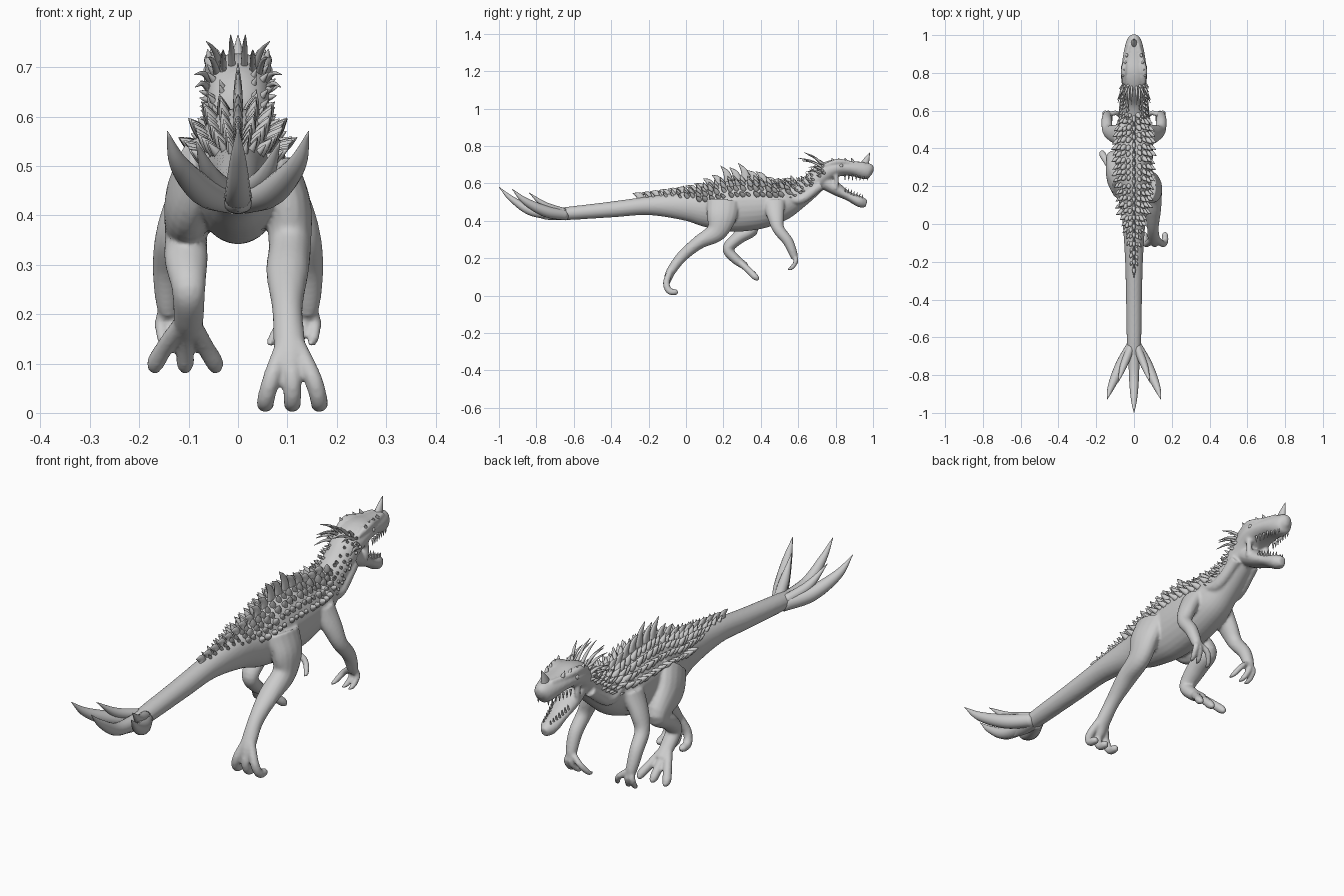
import bpy, bmesh, math, random
from mathutils import Vector

random.seed(4)
old = bpy.data.objects.get("Cube")
if old:
    bpy.data.objects.remove(old)

grey = bpy.data.materials.new("clay grey")
grey.use_nodes = True
grey.diffuse_color = (0.6, 0.6, 0.6, 1)
grey.node_tree.nodes["Principled BSDF"].inputs["Base Color"].default_value = grey.diffuse_color


def spline(points, steps):
    """Smooth interpolation of positions and radii through the points."""
    rows = [Vector(p if len(p) == 5 else (*p, p[-1])) for p in points]
    rows = [rows[0] * 2 - rows[1]] + rows + [rows[-1] * 2 - rows[-2]]
    out = []
    for a, b, c, d in zip(rows, rows[1:], rows[2:], rows[3:]):
        for k in range(steps):
            t = k / steps
            out.append(b + (c - a) * (t / 2) + (a * 2 - b * 5 + c * 4 - d) * (t * t / 2)
                       + (b * 3 - a - c * 3 + d) * (t ** 3 / 2))
    return out + [rows[-2]]


def tube(bm, points, sides=16, steps=6):
    """Closed tapering tube; each point is x, y, z, side radius, depth radius."""
    rows = spline(points, steps)
    rings = []
    for i, row in enumerate(rows):
        ahead, behind = rows[min(i + 1, len(rows) - 1)], rows[max(i - 1, 0)]
        along = Vector((ahead - behind)[:3]).normalized()
        side = Vector((1, 0, 0))
        side = (side - along * side.dot(along)).normalized()
        depth = along.cross(side)
        ring = []
        for k in range(sides):
            a = math.tau * k / sides
            ring.append(bm.verts.new(Vector(row[:3])
                                     + side * (math.cos(a) * max(row[3], 0.001))
                                     + depth * (math.sin(a) * max(row[4], 0.001))))
        rings.append(ring)
    for lower, upper in zip(rings, rings[1:]):
        for k in range(sides):
            j = (k + 1) % sides
            bm.faces.new((lower[k], lower[j], upper[j], upper[k]))
    bm.faces.new(rings[0][::-1])
    bm.faces.new(rings[-1])


def spike(bm, base, tip, radius, bend=0.0, sides=7):
    """Pointed horn from base to tip, bowed upward by bend."""
    base, tip = Vector(base), Vector(tip)
    middle = base.lerp(tip, 0.5) + Vector((0, 0, bend))
    tube(bm, [(*base, radius), (*middle, radius * 0.7), (*tip, 0.001)], sides, 3)


def finish(bm, name):
    bmesh.ops.recalc_face_normals(bm, faces=bm.faces)
    mesh = bpy.data.meshes.new(name)
    bm.to_mesh(mesh)
    bm.free()
    mesh.materials.append(grey)
    mesh.shade_smooth()
    obj = bpy.data.objects.new(name, mesh)
    bpy.context.collection.objects.link(obj)
    return obj


def mirrored(points, s):
    return [(p[0] * s, *p[1:]) for p in points]


# Tail, torso, neck and upper head in one sweep: y, z, half width, half height
trunk = [(0, *p) for p in (
    (-.78, .43, .01, .02), (-.68, .435, .035, .033), (-.4, .46, .042, .042),
    (-.2, .48, .047, .05), (0, .478, .06, .078), (.12, .47, .08, .108),
    (.25, .478, .095, .137), (.4, .485, .1, .128), (.5, .495, .09, .1),
    (.58, .53, .072, .078), (.66, .58, .064, .062), (.73, .645, .064, .058),
    (.8, .68, .07, .048), (.88, .68, .06, .04), (.95, .668, .046, .045),
    (.985, .665, .032, .038), (1, .66, .01, .012))]
body = bmesh.new()
tube(body, trunk, 28)

# Lower jaw
tube(body, [(0, .73, .62, .05, .045), (0, .8, .572, .052, .036), (0, .87, .53, .042, .024),
            (0, .93, .502, .037, .03), (0, .965, .49, .016, .02)])

# Hind legs: one pushing off behind, one lifted forward
tube(body, [(.07, .2, .5, .05, .09), (.1, .19, .42, .048, .08), (.105, .16, .34, .043, .055),
            (.1, .07, .285, .043, .037), (.1, -.02, .21, .031, .03),
            (.105, -.08, .13, .032, .025), (.108, -.1, .08, .024, .02)])
tube(body, [(-.07, .2, .5, .05, .09), (-.1, .26, .43, .048, .085), (-.105, .35, .36, .043, .042),
            (-.105, .28, .31, .044, .036), (-.1, .225, .25, .034, .03),
            (-.1, .265, .195, .031, .026), (-.103, .32, .155, .028, .02)])
for k in (-1, 0, 1):
    x = .11 + k * .054
    tube(body, [(.106 + k * .012, -.08, .14, .018), (x - k * .012, -.105, .07, .018),
                (x, -.09, .025, .018), (x, -.055, .018, .016), (x, -.042, .018, .006)], 12)
    x = -.107 + k * .06
    tube(body, [(-.103 + k * .012, .285, .18, .018), (x - k * .02, .335, .135, .018),
                (x, .37, .1, .018), (x, .388, .083, .008)], 12)

for s in (1, -1):
    # Arms with three hooked fingers
    tube(body, mirrored([(.075, .47, .5, .035, .06), (.115, .48, .42, .034, .045),
                         (.138, .495, .355, .03, .032), (.145, .545, .29, .028, .028),
                         (.143, .575, .22, .023, .022), (.14, .578, .195, .015, .015)], s))
    for tip, out in ((.152, .156), (.122, .135), (.07, .095)):
        tube(body, mirrored([(.142, .575, .22, .014), (out, .588, .185, .013),
                             (tip, .565, .148, .011), (tip - .006, .54, .14, .004)], s), 10)
    # Cheek strands, brow ridges and jaw muscles
    tube(body, mirrored([(.045, .8, .655, .014), (.047, .805, .61, .012),
                         (.043, .8, .57, .014)], s), 10)
    tube(body, mirrored([(.05, .74, .695, .01), (.053, .81, .715, .017),
                         (.04, .88, .708, .012), (.022, .95, .705, .01)], s), 10)
    tube(body, mirrored([(.06, .5, .56, .02), (.055, .6, .51, .025),
                         (.045, .72, .59, .025)], s), 12)
skin = finish(body, "body")
remesh = skin.modifiers.new("fuse", 'REMESH')
remesh.mode = 'VOXEL'
remesh.voxel_size = 0.006
remesh.use_smooth_shade = True
smooth = skin.modifiers.new("soften", 'SMOOTH')
smooth.factor = 0.5
smooth.iterations = 4

# Tail fan: centre blade, long outer pair and short upper pair
fan = bmesh.new()
tube(fan, [(0, -.66, .435, .03), (0, -.82, .45, .026), (0, -.93, .515, .016), (0, -1, .58, .001)])
for s in (1, -1):
    tube(fan, mirrored([(.01, -.64, .43, .028), (.07, -.75, .45, .03),
                        (.12, -.86, .505, .019), (.143, -.93, .57, .001)], s))
    tube(fan, mirrored([(.015, -.65, .445, .022), (.055, -.75, .48, .019),
                        (.085, -.84, .55, .001)], s))
finish(fan, "tail_spikes")

# Back armour, seated on the trunk sweep
samples = spline(trunk, 12)


def surface(y, angle):
    row = min(samples, key=lambda r: abs(r[1] - y))
    normal = Vector((math.sin(angle), 0, math.cos(angle)))
    return Vector((normal.x * row[3], y, row[2] + normal.z * row[4])), normal


ridge = bmesh.new()
for k in range(18):
    y = -.24 + k * .047
    height = .02 + .075 * math.exp(-((y - .29) / .14) ** 2) * (1, .65)[k % 2]
    base, normal = surface(y, 0)
    points = [(*(base - normal * .015), .011, .026), (*(base + Vector((0, -.012, height * .5))), .008, .018),
              (*(base + Vector((0, -.045, height))), .001, .001)]
    tube(ridge, points, 8, 3)
finish(ridge, "back_spines")

scales = bmesh.new()
for row, angle in enumerate((.3, .58, .86, 1.14)):
    for k in range(24 - row * 3):
        y = -.2 + row * .085 + k * .034 + (row % 2) * .017
        if y > .6:
            continue
        for s in (1, -1):
            base, normal = surface(y + random.uniform(-.006, .006), s * angle)
            size = random.uniform(.8, 1.2) * (.7 if y < 0 else 1)
            spike(scales, base - normal * .008, base + normal * .028 * size + Vector((0, -.02, .006)),
                  .014 * size)
# Smaller scales around the neck and cheeks
for k in range(8):
    for angle in (.5, .9, 1.3, 1.65):
        for s in (1, -1):
            base, normal = surface(.57 + k * .024 + random.uniform(-.01, .01), s * angle)
            spike(scales, base - normal * .01, base + normal * .014 + Vector((0, -.022, .008)), .009)
finish(scales, "back_scales")

# Quills sweeping back from the skull
quills = bmesh.new()
for x, z, tip_x, tip_y, tip_z in ((.012, .7, .015, .63, .765), (.03, .7, .064, .65, .752),
                                  (.04, .69, .06, .62, .72), (.05, .675, .088, .655, .685),
                                  (.055, .66, .086, .64, .66), (.03, .69, .03, .6, .735)):
    for s in (1, -1):
        spike(quills, (x * s, .74, z - .01), (tip_x * s, tip_y, tip_z), .008, .012)
finish(quills, "head_quills")

# Nose horn with small brow horns
horns = bmesh.new()
tube(horns, [(0, .95, .685, .018, .03), (0, .965, .725, .012, .016), (0, .983, .765, .001)], 12)
for s in (1, -1):
    for k in range(4):
        x, y = s * (.056 - k * .006), .79 + k * .035
        spike(horns, (x, y, .712), (x * 1.1, y - .012, .736), .009)
finish(horns, "face_horns")

# Teeth along both jaws
teeth = bmesh.new()
for s in (1, -1):
    for k in range(7):
        t = k / 6
        x, y = s * (.046 - .022 * t), .85 + .12 * t
        spike(teeth, (x, y, .645), (x, y, .615), .005)
        x, y, z = s * (.036 - .02 * t), .85 + .09 * t, .555 - .04 * t
        spike(teeth, (x, y, z), (x, y + .006, z + .024), .005)
finish(teeth, "teeth")

# Eyes under the brows
eyes = bmesh.new()
for s in (1, -1):
    ball = bmesh.ops.create_uvsphere(eyes, u_segments=12, v_segments=8, radius=.011)
    bmesh.ops.translate(eyes, verts=ball["verts"], vec=(s * .059, .83, .694))
finish(eyes, "eyes")
